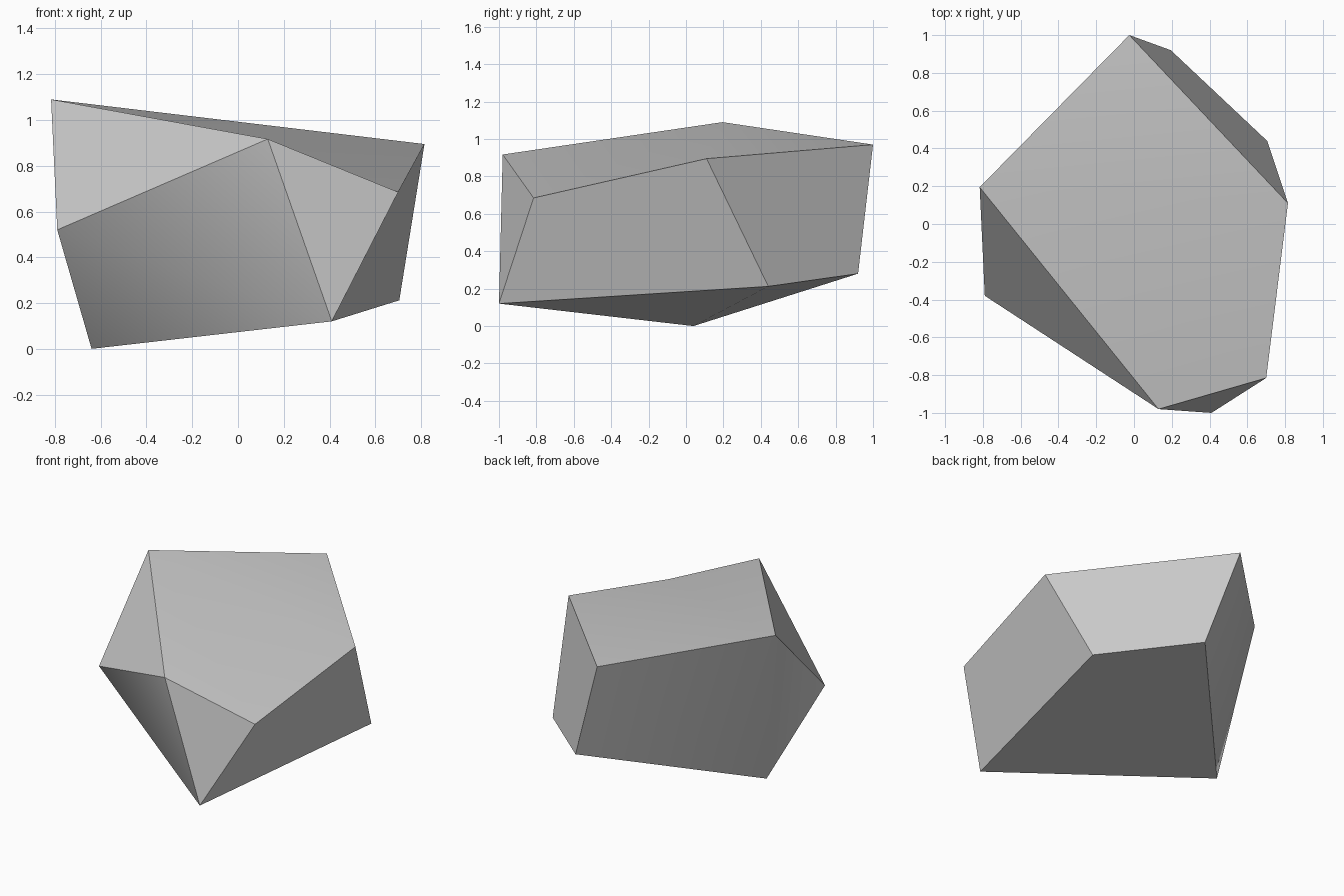
import bpy
import bmesh
from math import radians

cube = bpy.data.objects.get("Cube")
if cube:
    bpy.data.objects.remove(cube, do_unlink=True)

# Plain stone colour
stone = bpy.data.materials.new("stone_grey")
stone.use_nodes = True
grey = (0.6, 0.6, 0.6, 1)
stone.diffuse_color = grey
stone.node_tree.nodes["Principled BSDF"].inputs["Base Color"].default_value = grey

# Corner points of the chipped boulder: top rim, lower rim, foot
corners = {
    "I": (-.817, .195, 1.09), "A": (-.025, 1, .97), "D": (.815, .11, .895),
    "E": (.70, -.815, .685), "G": (.13, -.98, .917),
    "H": (-.79, -.38, .52), "F": (.41, -1, .12), "C": (.705, .44, .212),
    "B": (.195, .92, .28),
    "J": (-.64, .04, 0),
}

# Facets: top, front, right, back, left, underside
facets = ["IAD", "IDEG",
          "IGH", "HGF", "HFJ", "GEF",
          "DCFE",
          "ADCB",
          "ABJI", "IHJ",
          "JBCF"]

bm = bmesh.new()
verts = {name: bm.verts.new(co) for name, co in corners.items()}
for facet in facets:
    bm.faces.new([verts[name] for name in facet])
bmesh.ops.recalc_face_normals(bm, faces=bm.faces)
mesh = bpy.data.meshes.new("boulder")
bm.to_mesh(mesh)
bm.free()
mesh.materials.append(stone)
boulder = bpy.data.objects.new("boulder", mesh)
bpy.context.collection.objects.link(boulder)

# Soft shading across shallow creases, sharp edges elsewhere
bpy.context.view_layer.objects.active = boulder
boulder.select_set(True)
bpy.ops.object.shade_smooth_by_angle(angle=radians(40))
